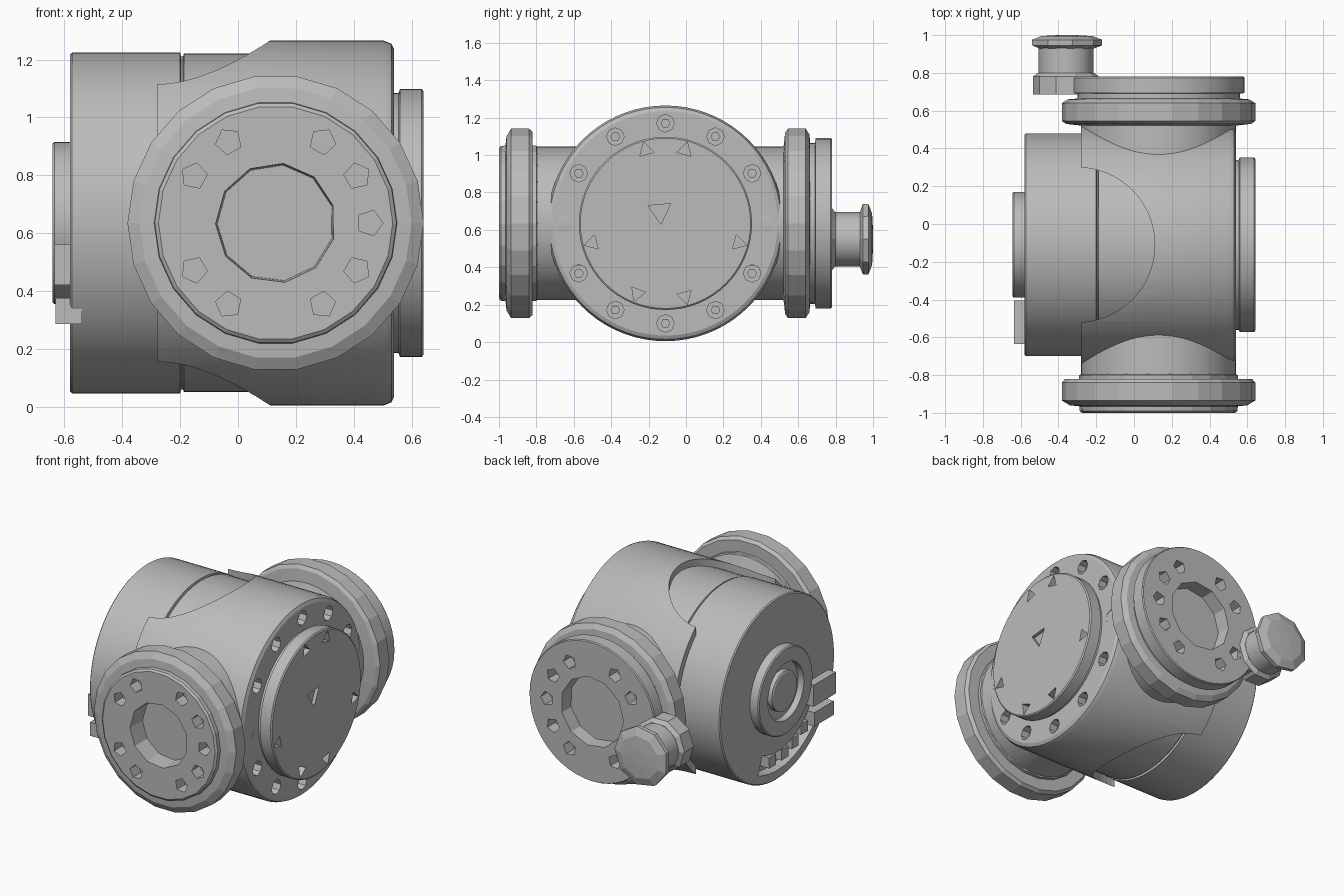
import bpy, bmesh, math
from mathutils import Vector

if "Cube" in bpy.data.objects:
    bpy.data.objects.remove(bpy.data.objects["Cube"])

grey = bpy.data.materials.new("cast_grey")
grey.use_nodes = True
COLOR = (0.5, 0.5, 0.5, 1)
grey.diffuse_color = COLOR
grey.node_tree.nodes["Principled BSDF"].inputs["Base Color"].default_value = COLOR

CY, CZ = -0.11, 0.635      # main axis, along x
TX = 0.13                  # cross tube axis, along y
MAIN = (CY, CZ)
TUBE = (TX, CZ)


def place(axis, t, u, v):
    return {"x": (t, u, v), "y": (u, t, v), "z": (u, v, t)}[axis]


def add_lathe(bm, axis, center, profile, segs, phase=0.0):
    """Sweep (position, radius) pairs around an axis and cap both ends."""
    rings = []
    for t, r in profile:
        ring = []
        for i in range(segs):
            a = phase + math.tau * i / segs
            ring.append(bm.verts.new(place(axis, t, center[0] + r * math.cos(a),
                                           center[1] + r * math.sin(a))))
        rings.append(ring)
    for a, b in zip(rings, rings[1:]):
        for i in range(segs):
            j = (i + 1) % segs
            bm.faces.new((a[i], a[j], b[j], b[i]))
    bm.faces.new(rings[0])
    bm.faces.new(rings[-1])


def finish(bm, name, smooth=True):
    bmesh.ops.recalc_face_normals(bm, faces=bm.faces[:])
    mesh = bpy.data.meshes.new(name)
    bm.to_mesh(mesh)
    bm.free()
    mesh.materials.append(grey)
    ob = bpy.data.objects.new(name, mesh)
    bpy.context.collection.objects.link(ob)
    if smooth:
        soften(ob)
    return ob


def soften(ob):
    bpy.ops.object.select_all(action="DESELECT")
    ob.select_set(True)
    bpy.context.view_layer.objects.active = ob
    bpy.ops.object.shade_smooth_by_angle(angle=math.radians(25))


def lathe(name, axis, center, profile, segs=64, smooth=True):
    bm = bmesh.new()
    add_lathe(bm, axis, center, profile, segs)
    return finish(bm, name, smooth)


def polar(center, radius, degrees):
    a = math.radians(degrees)
    return (center[0] + radius * math.cos(a), center[1] + radius * math.sin(a))


def cut(target, bm, smooth=True):
    """Subtract the solids in bm from target and drop the cutter."""
    cutter = finish(bm, "cutter", False)
    cutter.hide_render = True
    mod = target.modifiers.new("cut", "BOOLEAN")
    mod.operation, mod.solver, mod.object = "DIFFERENCE", "EXACT", cutter
    deps = bpy.context.evaluated_depsgraph_get()
    mesh = bpy.data.meshes.new_from_object(target.evaluated_get(deps))
    target.modifiers.clear()
    target.data = mesh
    bpy.data.objects.remove(cutter)
    if smooth:
        soften(target)


def add_arc(bm, r0, r1, a0, a1, x0, x1, steps):
    """Curved bar around the main axis."""
    sections = []
    for i in range(steps + 1):
        a = a0 + (a1 - a0) * i / steps
        sections.append([bm.verts.new((x, *polar(MAIN, r, a)))
                         for x, r in ((x0, r0), (x0, r1), (x1, r1), (x1, r0))])
    for p, q in zip(sections, sections[1:]):
        for i in range(4):
            j = (i + 1) % 4
            bm.faces.new((p[i], p[j], q[j], q[i]))
    bm.faces.new(sections[0])
    bm.faces.new(sections[-1])


# Motor cap and inner core, with the seam between them
core = lathe("cap_and_core", "x", MAIN, [
    (-0.58, 0.583), (-0.573, 0.59), (-0.2, 0.59), (-0.197, 0.575),
    (-0.19, 0.575), (-0.187, 0.585), (0.4, 0.585)], 72)
bm = bmesh.new()
add_arc(bm, 0.41, 0.53, 198, 292, -0.7, -0.51, 16)
cut(core, bm)

# Outer housing, scooped above and below by an upright cylinder
housing = lathe("housing", "x", MAIN, [
    (-0.28, 0.63), (0.505, 0.63), (0.53, 0.62), (0.54, 0.6)], 72)
bm = bmesh.new()
add_lathe(bm, "z", (-0.3, CY), [(-0.2, 0.41), (1.5, 0.41)], 64)
cut(housing, bm)

# Bolt holes around the housing face, with a hex bolt in each
bm, bolts = bmesh.new(), bmesh.new()
for k in range(12):
    spot = polar(MAIN, 0.535, 30 * k)
    add_lathe(bm, "x", spot, [(0.47, 0.047), (0.6, 0.047)], 8)
    add_lathe(bolts, "x", spot, [(0.46, 0.026), (0.5, 0.026)], 6)
cut(housing, bm)
finish(bolts, "housing_bolts", False)

# Cross tube
lathe("cross_tube", "y", TUBE, [(-0.83, 0.41), (0.69, 0.41)])

# Side cover with small dents
cover = lathe("side_cover", "x", MAIN, [
    (0.5, 0.45), (0.555, 0.45), (0.56, 0.463), (0.635, 0.463), (0.642, 0.455)], 64)
bm = bmesh.new()
for angle in (105, 75, -15, -75, -112, 195):
    add_lathe(bm, "x", polar(MAIN, 0.405, angle), [(0.59, 0.045), (0.7, 0.045)],
              3, math.radians(angle))
add_lathe(bm, "x", (-0.14, 0.7), [(0.62, 0.07), (0.7, 0.07)], 3, math.radians(35))
cut(cover, bm)


def flange_pockets(flange, y0, y1, deep, bore):
    """Central bore and the bolt pockets around it."""
    bm = bmesh.new()
    add_lathe(bm, "y", TUBE, [(deep, bore * 0.96), (y1, bore)], 11, 0.3)
    for k in range(12):
        if k not in (3, 6, 9):
            add_lathe(bm, "y", polar(TUBE, 0.325, 30 * k), [(y0, 0.046), (y1, 0.046)],
                      5, math.radians(30 * k))
    cut(flange, bm, False)


# Front flange
front = lathe("front_flange", "y", TUBE, [
    (-0.79, 0.4), (-0.8, 0.42), (-0.82, 0.42), (-0.82, 0.495), (-0.84, 0.512),
    (-0.935, 0.512), (-0.96, 0.47), (-0.965, 0.42), (-0.99, 0.418), (-1.0, 0.405)],
    22, False)
flange_pockets(front, -0.92, -1.05, -0.88, 0.21)

# Back clamp ring and back plate
lathe("back_ring", "y", TUBE, [
    (0.52, 0.4), (0.53, 0.49), (0.545, 0.512), (0.64, 0.512), (0.66, 0.48), (0.665, 0.42)],
    22, False)
back = lathe("back_plate", "y", TUBE, [
    (0.64, 0.43), (0.69, 0.43), (0.693, 0.455), (0.773, 0.455), (0.78, 0.45)], 48)
flange_pockets(back, 0.7, 0.85, 0.67, 0.23)

# Locking knob on a lug beside the back plate
KNOB = (-0.36, 0.55)
lathe("knob_lug", "y", KNOB, [(0.685, 0.175), (0.78, 0.175), (0.8, 0.15)], 10, False)
bm = bmesh.new()
bmesh.ops.create_cube(bm, size=1)
for v in bm.verts:
    v.co = Vector((-0.27, 0.733, 0.55)) + v.co * Vector((0.2, 0.09, 0.3))
finish(bm, "lug_bridge", False)
lathe("knob_stem", "y", KNOB, [(0.76, 0.145), (0.94, 0.145)], 20)
lathe("knob_head", "y", KNOB, [
    (0.93, 0.15), (0.945, 0.19), (0.975, 0.192), (0.995, 0.14), (1.0, 0.05)], 9, False)

# Raised hub on the cap: rim, recess and centre boss
lathe("hub_rim", "x", MAIN, [
    (-0.56, 0.28), (-0.635, 0.28), (-0.642, 0.273), (-0.642, 0.185), (-0.6, 0.185)], 48)
lathe("hub_boss", "x", MAIN, [(-0.56, 0.13), (-0.632, 0.13), (-0.637, 0.12)], 16)

# Terminal blocks: two proud of the cap, the rest inside its curved slot
bm = bmesh.new()
boxes = [((-0.59, -0.52, 0.49), (0.09, 0.23, 0.14)),
         ((-0.585, -0.52, 0.33), (0.09, 0.2, 0.09))]
for angle in (232, 246, 260, 276):
    boxes.append(((-0.54, *polar(MAIN, 0.455, angle)), (0.08, 0.07, 0.07)))
for center, size in boxes:
    for v in bmesh.ops.create_cube(bm, size=1)["verts"]:
        v.co = Vector(center) + v.co * Vector(size)
finish(bm, "terminal_blocks", False)
